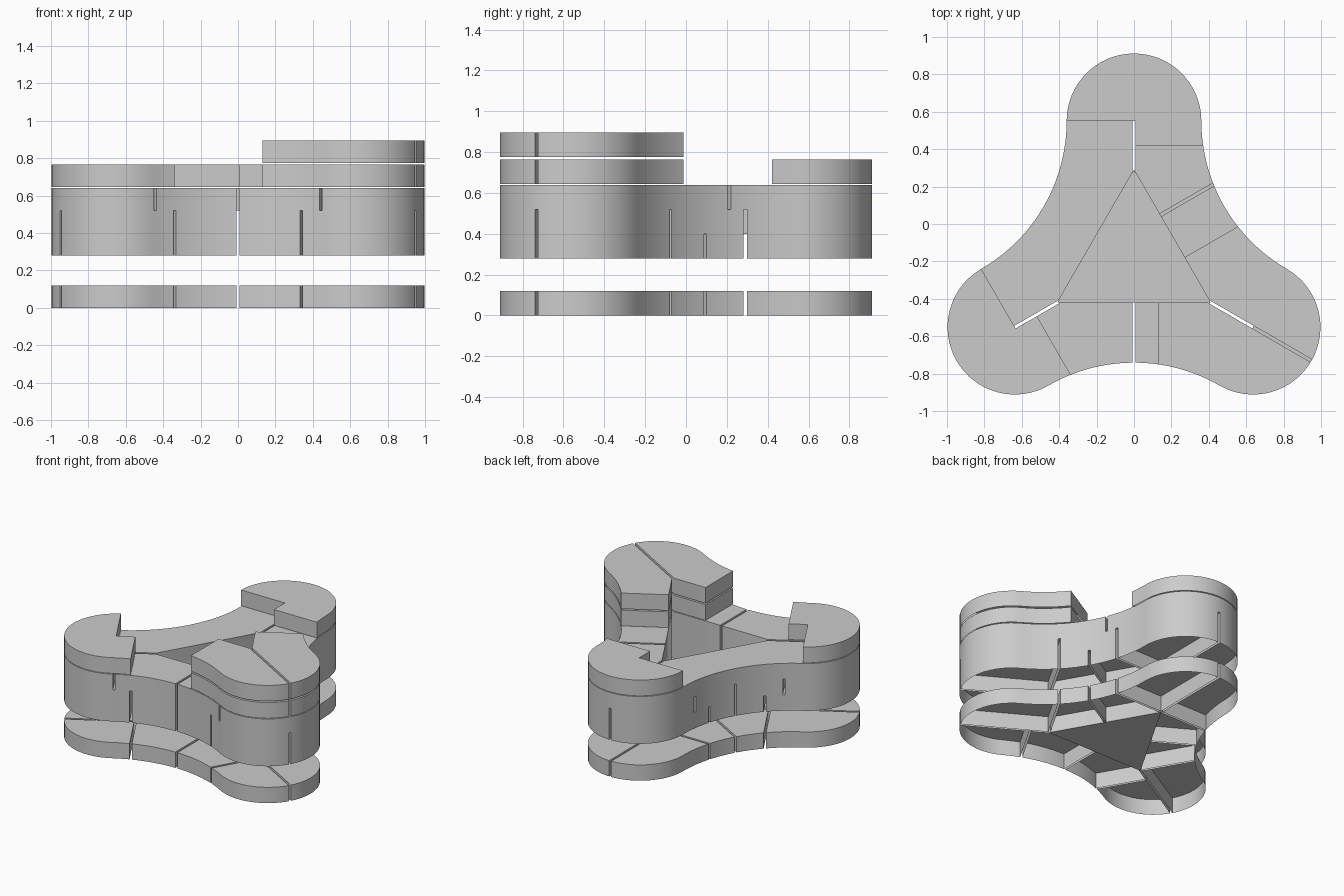
import bpy, bmesh
from math import radians, sin, cos, sqrt

if "Cube" in bpy.data.objects:
    bpy.data.objects.remove(bpy.data.objects["Cube"])

CY = -0.184            # plan centre
LOBE_R, LOBE_D = 0.36, 0.7355
SIDE = LOBE_D * sqrt(3)
ARC_R = SIDE - LOBE_R  # concave arc tangent to two lobes
ARC_D = LOBE_D / 2 + SIDE * sqrt(3) / 2
GAP = 0.008            # half width of the slots
TOP, LEFT, RIGHT = 90, 210, 330   # directions of the three wings


def at(ang, a, w):
    """Point at distance a along a direction and w to its left."""
    c, s = cos(radians(ang)), sin(radians(ang))
    return (a * c - w * s, CY + a * s + w * c)


def outline():
    pts = []
    for ang in (TOP, LEFT, RIGHT):
        for i in range(33):
            t = radians(-90 + 180 * i / 32)
            pts.append(at(ang, LOBE_D + LOBE_R * cos(t), LOBE_R * sin(t)))
        for i in range(1, 20):
            t = radians(30 - 60 * i / 20)
            pts.append(at(ang + 60, ARC_D - ARC_R * cos(t), -ARC_R * sin(t)))
    return pts


def prism(name, pts, z0, z1):
    bm = bmesh.new()
    f = bm.faces.new([bm.verts.new((x, y, z0)) for x, y in pts])
    ext = bmesh.ops.extrude_face_region(bm, geom=[f])
    bmesh.ops.translate(bm, vec=(0, 0, z1 - z0),
                        verts=[g for g in ext['geom'] if isinstance(g, bmesh.types.BMVert)])
    bmesh.ops.recalc_face_normals(bm, faces=bm.faces)
    me = bpy.data.meshes.new(name)
    bm.to_mesh(me)
    bm.free()
    ob = bpy.data.objects.new(name, me)
    bpy.context.collection.objects.link(ob)
    return ob


def rect(ang, a0, a1, w0, w1):
    return [at(ang, a0, w0), at(ang, a1, w0), at(ang, a1, w1), at(ang, a0, w1)]


def axis(ang, end=1.2):
    return rect(ang, 0.44, end, -GAP, GAP)


def cross(ang, a, side):
    return rect(ang, a - GAP, a + GAP, min(0, side * 0.45), max(0, side * 0.45))


def mid(ang, off=0.0):
    return rect(ang, 0.15, 0.75, off - GAP, off + GAP)


def floor_block(name, z0, cuts, keep=None, h=0.12):
    """Trefoil shell, open underneath, with slots cut out of it."""
    ob = prism(name, outline(), z0, z0 + h)
    jobs = ([(keep, 'INTERSECT')] if keep else []) + [(c, 'DIFFERENCE') for c in cuts]
    helpers = []
    for pts, op in jobs:
        c = prism("cutter", pts, z0 - 0.05, z0 + h + 0.05)
        c.hide_render = True
        helpers.append(c)
        m = ob.modifiers.new("cut", 'BOOLEAN')
        m.operation, m.solver, m.object = op, 'EXACT', c
    dg = bpy.context.evaluated_depsgraph_get()
    me = bpy.data.meshes.new_from_object(ob.evaluated_get(dg))
    ob.modifiers.clear()
    ob.data = me
    for c in helpers:
        bpy.data.objects.remove(c)
    bm = bmesh.new()
    bm.from_mesh(me)
    bottoms = [f for f in bm.faces if f.normal.z < -0.9]
    bmesh.ops.delete(bm, geom=bottoms, context='FACES')
    bm.to_mesh(me)
    bm.free()
    bpy.ops.object.select_all(action='DESELECT')
    ob.select_set(True)
    bpy.context.view_layer.objects.active = ob
    bpy.ops.object.shade_smooth_by_angle(angle=radians(30))
    return ob


# Central triangular courtyard
court = [at(a, 0.474, 0) for a in (TOP, LEFT, RIGHT)]
me = bpy.data.meshes.new("courtyard_floor")
me.from_pydata([(x, y, 0.0) for x, y in court], [], [(0, 1, 2)])
bpy.context.collection.objects.link(bpy.data.objects.new("courtyard_floor", me))

N, F = 0.474, 0.604    # near and far cross slots
axes = [axis(a) for a in (TOP, LEFT, RIGHT)]
bottom_row = [cross(LEFT, F, 1), cross(RIGHT, F, -1), mid(270)]

# Ground level and first raised level share one plan
low = [court] + axes + bottom_row + [
    cross(TOP, N, 1), cross(TOP, N, -1), cross(LEFT, N, -1), cross(RIGHT, N, 1),
    mid(150), mid(30)]
floor_block("ground_level", 0.0, low)
floor_block("raised_level_lower", 0.28, low)

# Middle raised level
floor_block("raised_level_middle", 0.40, [court] + axes + bottom_row + [
    cross(TOP, F, 1), cross(TOP, N, -1), cross(LEFT, F, -1), cross(RIGHT, N, 1), mid(150)])

# Upper raised level: slots stop at the lobe centres
floor_block("raised_level_upper", 0.52,
            [court] + [axis(a, LOBE_D) for a in (TOP, LEFT, RIGHT)] +
            [mid(270), mid(30, 0.13), cross(LEFT, 0.72, 1), cross(RIGHT, 0.72, -1)])


# Stepped end caps on the back and left lobes
def cap_plan(ang, s):
    return [at(ang, LOBE_D, -0.5 * s), at(ang, LOBE_D, GAP * s), at(ang, F, GAP * s),
            at(ang, F, 0.5 * s), at(ang, 1.3, 0.5 * s), at(ang, 1.3, -0.5 * s)]


floor_block("back_cap", 0.645, [], cap_plan(TOP, -1))
floor_block("left_cap", 0.645, [], cap_plan(LEFT, 1))

# Split two-storey tower on the right lobe
tower = [(0.13, -0.4205), at(RIGHT, 0.474, 0), at(30, 0.237, -0.13), at(30, 0.85, -0.13),
         (1.2, 0.0), (1.2, -1.1), (0.13, -1.1)]
floor_block("right_tower_lower", 0.645, [axis(RIGHT)], tower)
floor_block("right_tower_upper", 0.775, [axis(RIGHT)], tower)
